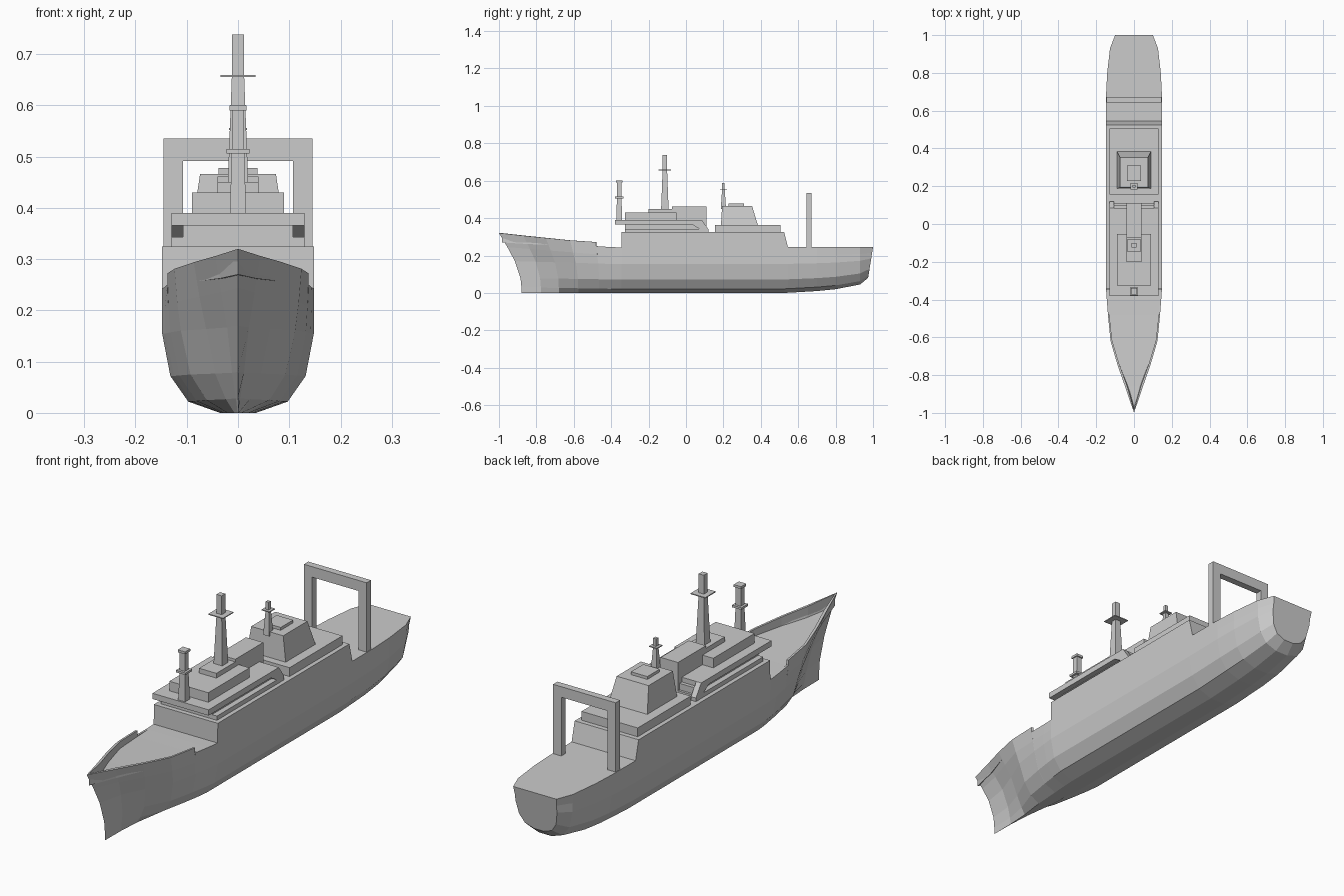
import bpy, bmesh


def make(name, verts, faces):
    me = bpy.data.meshes.new(name)
    bm = bmesh.new()
    vs = [bm.verts.new(v) for v in verts]
    for f in faces:
        bm.faces.new([vs[i] for i in f])
    bmesh.ops.remove_doubles(bm, verts=bm.verts, dist=0.0002)
    bmesh.ops.dissolve_degenerate(bm, edges=bm.edges, dist=0.0001)
    bmesh.ops.recalc_face_normals(bm, faces=bm.faces)
    bm.to_mesh(me)
    bm.free()
    ob = bpy.data.objects.new(name, me)
    bpy.context.collection.objects.link(ob)
    return ob


def frustum(name, low, high, z0, z1):
    """Box or taper; low and high are (half width, y start, y end)."""
    verts = []
    for (w, a, b), z in ((low, z0), (high, z1)):
        verts += [(-w, a, z), (w, a, z), (w, b, z), (-w, b, z)]
    make(name, verts, [(3, 2, 1, 0), (4, 5, 6, 7), (0, 1, 5, 4),
                       (1, 2, 6, 5), (2, 3, 7, 6), (3, 0, 4, 7)])


def block(name, w, y0, y1, z0, z1):
    frustum(name, (w, y0, y1), (w, y0, y1), z0, z1)


def post(name, y, r0, r1, z0, z1):
    frustum(name, (r0, y - r0, y + r0), (r1, y - r1, y + r1), z0, z1)


def prism(name, profile, x0, x1):
    """Extrude a (y, z) profile across x."""
    n = len(profile)
    verts = [(x, y, z) for x in (x0, x1) for y, z in profile]
    faces = [tuple(range(n)), tuple(range(n, 2 * n))]
    faces += [(i, (i + 1) % n, n + (i + 1) % n, n + i) for i in range(n)]
    return make(name, verts, faces)


# Hull levels: half width, midship z, stem y, stem z, bow fineness
levels = [(0.0, 0.0, -0.88, 0.0, 1), (0.035, 0.0, -0.88, 0.0, 3),
          (0.097, 0.022, -0.88, 0.03, 2.6), (0.132, 0.072, -0.885, 0.08, 2.0),
          (0.148, 0.155, -0.915, 0.17, 1.6), (0.148, 0.2, -0.955, 0.245, 1.25)]
# Hull stations: y, top half width, rail z, deck z, keel z
stations = [(-1, 0, 0.32, 0.27, 0), (-0.87, 0.044, 0.306, 0.262, 0),
            (-0.75, 0.086, 0.294, 0.257, 0), (-0.62, 0.124, 0.281, 0.252, 0),
            (-0.481, 0.138, 0.272, 0.247, 0), (-0.48, 0.138, 0.25, 0.247, 0),
            (-0.4, 0.144, 0.245, 0.245, 0), (-0.346, 0.148, 0.243, 0.243, 0),
            (-0.345, 0.148, 0.325, 0.325, 0), (0.525, 0.148, 0.325, 0.325, 0),
            (0.545, 0.148, 0.245, 0.245, 0.001), (0.7, 0.147, 0.245, 0.245, 0.01),
            (0.8, 0.142, 0.245, 0.245, 0.02), (0.93, 0.127, 0.245, 0.245, 0.045),
            (1, 0.1, 0.245, 0.245, 0.08)]


def bow_y(y, stem):
    return y if y > -0.4 else -0.4 + (y + 0.4) * (stem + 0.4) / -0.6


verts, faces = [], []
for y, w, rail, deck, keel in stations:
    t = max(0, (-0.4 - y) / 0.6)
    half = []
    for lw, lz, sy, sz, p in levels:
        z = lz + (sz - lz) * t
        z = keel + z * (0.245 - keel) / 0.245
        yy = bow_y(y, sy)
        if y == 1:
            yy -= (0.245 - z) * 0.16
        half.append((lw * (w / 0.148) ** (p if y < 0 else 1.1), yy, z))
    inner = max(0, w - 0.008)
    half += [(w, y, rail), (inner, bow_y(y, -0.985), rail),
             (inner, bow_y(y, -0.985), deck), (0, bow_y(y, -0.985), deck)]
    verts += half + [(-a, b, c) for a, b, c in half[-2:0:-1]]
n = 18
for s in range(len(stations) - 1):
    for i in range(n):
        j = (i + 1) % n
        faces.append((s * n + i, s * n + j, s * n + n + j, s * n + n + i))
faces.append(tuple(range((len(stations) - 1) * n, len(stations) * n)))
make("hull", verts, faces)

# Forward superstructure and bridge
block("bridge_base", 0.13, -0.325, 0.11, 0.324, 0.343)
block("bridge_core", 0.107, -0.325, 0.06, 0.34, 0.37)
block("bridge_deck", 0.13, -0.38, 0.085, 0.366, 0.39)
for side in (-1, 1):
    prism("bridge_ramp", [(0.03, 0.368), (0.085, 0.39), (0.12, 0.34),
                          (0.12, 0.325), (0.1, 0.325)], side * 0.13, side * 0.107)
block("bridge_back", 0.107, 0.05, 0.1, 0.34, 0.37)
block("wheelhouse", 0.09, -0.325, -0.052, 0.388, 0.43)
block("mast_plinth", 0.04, -0.2, -0.07, 0.428, 0.45)
block("upper_house", 0.04, -0.075, 0.11, 0.34, 0.461)

# Fore mast
post("fore_mast", -0.357, 0.016, 0.012, 0.388, 0.512)
post("fore_mast_platform", -0.357, 0.022, 0.022, 0.506, 0.515)
post("fore_mast_top", -0.357, 0.012, 0.012, 0.514, 0.592)
post("fore_mast_cap", -0.357, 0.017, 0.017, 0.59, 0.6)

# Main mast
post("main_mast", -0.113, 0.02, 0.012, 0.448, 0.657)
post("main_mast_platform", -0.113, 0.034, 0.034, 0.655, 0.659)
post("main_mast_top", -0.113, 0.012, 0.012, 0.658, 0.738)

# Aft deckhouse, funnel and its mast
block("aft_deckhouse", 0.13, 0.155, 0.505, 0.324, 0.362)
frustum("funnel", (0.09, 0.187, 0.385), (0.074, 0.193, 0.353), 0.36, 0.466)
block("funnel_cap", 0.038, 0.228, 0.31, 0.465, 0.478)
post("aft_mast", 0.2, 0.014, 0.007, 0.45, 0.555)
post("aft_mast_platform", 0.2, 0.018, 0.018, 0.552, 0.556)
post("aft_mast_top", 0.2, 0.007, 0.007, 0.555, 0.588)

# Stern gantry
for side in (-1, 1):
    prism("gantry_leg", [(0.643, 0.24), (0.672, 0.24), (0.672, 0.492),
                         (0.643, 0.492)], side * 0.107, side * 0.145)
block("gantry_beam", 0.145, 0.643, 0.672, 0.491, 0.535)
